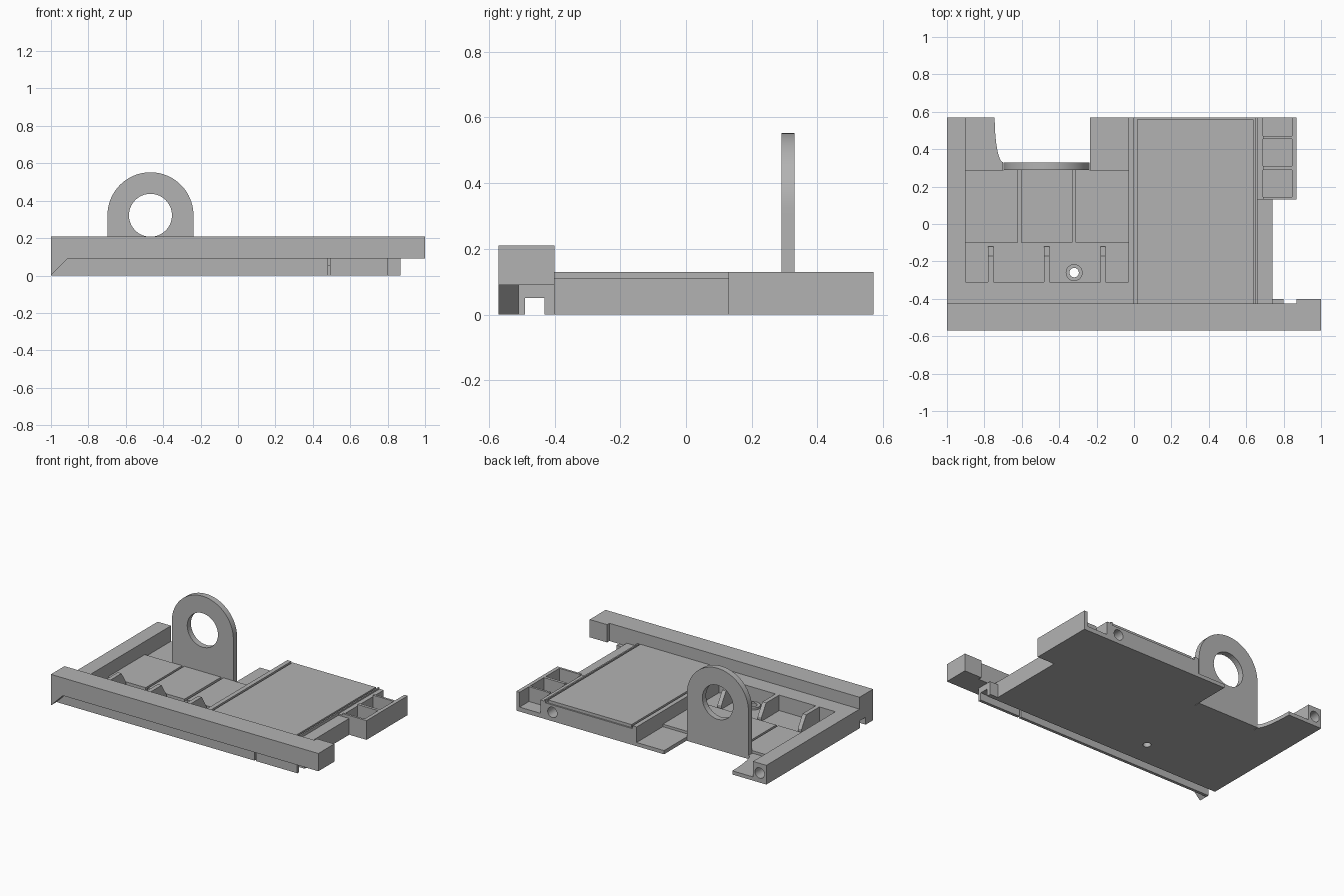
import bpy, math

if "Cube" in bpy.data.objects:
    bpy.data.objects.remove(bpy.data.objects["Cube"])

grey = bpy.data.materials.new("plain_grey")
grey.diffuse_color = (0.45, 0.45, 0.45, 1)
grey.use_nodes = True
grey.node_tree.nodes["Principled BSDF"].inputs["Base Color"].default_value = grey.diffuse_color


def prism(name, pts, lo, hi, axis='z'):
    """Extrude a closed profile along an axis (y: profile is x,z; x: profile is y,z)."""
    place = {'z': lambda p, t: (p[0], p[1], t),
             'y': lambda p, t: (p[0], t, p[1]),
             'x': lambda p, t: (t, p[0], p[1])}[axis]
    n = len(pts)
    verts = [place(p, t) for t in (lo, hi) for p in pts]
    faces = [tuple(range(n))[::-1], tuple(range(n, 2 * n))]
    faces += [(i, (i + 1) % n, (i + 1) % n + n, i + n) for i in range(n)]
    if axis == 'y':
        faces = [f[::-1] for f in faces]
    me = bpy.data.meshes.new(name)
    me.from_pydata(verts, [], faces)
    me.materials.append(grey)
    ob = bpy.data.objects.new(name, me)
    bpy.context.collection.objects.link(ob)
    return ob


def box(name, x0, x1, y0, y1, z0, z1):
    return prism(name, [(x0, y0), (x1, y0), (x1, y1), (x0, y1)], z0, z1)


def circle(cx, cy, r, n=40, a0=0, a1=2 * math.pi, closed=True):
    steps = n if closed else n - 1
    return [(cx + r * math.cos(a0 + (a1 - a0) * i / steps),
             cy + r * math.sin(a0 + (a1 - a0) * i / steps)) for i in range(n)]


def drill(ob, cx, cy, r, lo, hi, axis):
    cutter = prism(ob.name + "_cutter", circle(cx, cy, r), lo, hi, axis)
    cutter.hide_render = True
    cutter.hide_viewport = True
    mod = ob.modifiers.new("hole", 'BOOLEAN')
    mod.operation = 'DIFFERENCE'
    mod.solver = 'EXACT'
    mod.object = cutter


def smooth(ob):
    for p in ob.data.polygons:
        p.use_smooth = True
    bpy.context.view_layer.objects.active = ob
    ob.select_set(True)
    bpy.ops.object.shade_smooth_by_angle(angle=math.radians(30))
    ob.select_set(False)


TOP = 0.13

# Front bar with wider right end and a wedge under the left end
prism("front_bar", [(-1, -0.57), (1, -0.57), (1, -0.4), (0.87, -0.4),
                    (0.87, -0.425), (-1, -0.425)], 0.09, 0.21)
prism("bar_wedge", [(-1, 0), (-0.91, 0.09), (-1, 0.09)], -0.57, -0.51, 'y')

# Lip under the bar, split by a slit, with a groove behind it
box("front_lip_left", -1, 0.48, -0.51, -0.49, 0, 0.09)
box("front_lip_right", 0.492, 0.8, -0.51, -0.49, 0, 0.09)
box("groove_roof", -1, 0.8, -0.49, -0.43, 0.05, 0.09)
box("right_foot", 0.74, 0.8, -0.43, -0.4, 0, 0.09)

# Shelf and left rail
box("front_shelf", -1, -0.03, -0.43, -0.31, 0, TOP)
rail = box("left_rail", -1, -0.9, -0.31, 0.57, 0, TOP)
drill(rail, -0.95, 0.065, 0.035, 0.47, 0.7, 'y')

# Thin floor with the rear cut-out, curved on its left side
curve = [(-0.70 - 0.045 * math.sin(t * math.pi / 2), 0.33 + 0.24 * (1 - math.cos(t * math.pi / 2)))
         for t in [i / 8 for i in range(9)]]
floor = prism("sunken_floor", [(-0.9, -0.31), (-0.03, -0.31), (-0.03, 0.57), (-0.235, 0.57),
                               (-0.235, 0.29), (-0.70, 0.29)] + curve + [(-0.9, 0.57)], 0, 0.025)
drill(floor, -0.32, -0.26, 0.025, -0.1, 0.1, 'z')

# Floor panels
for x0, x1 in ((-0.9, -0.62), (-0.605, -0.33), (-0.312, -0.03)):
    box("floor_panel", x0, x1, -0.10, 0.29, 0.02, 0.042)

# Ribs running out of the shelf, sloping down at the back
for x in (-0.78, -0.48, -0.18):
    prism("shelf_rib", [(-0.31, 0.02), (-0.12, 0.02), (-0.12, 0.05), (-0.17, TOP), (-0.31, TOP)],
          x, x + 0.028, 'x')

# Raised ring around the floor hole
ring = prism("hole_ring", circle(-0.32, -0.26, 0.045), 0.02, 0.04)
drill(ring, -0.32, -0.26, 0.025, -0.1, 0.1, 'z')

# Upright eye plate
cx, cz, r = -0.468, 0.322, 0.23
eye = prism("eye_plate", [(cx - r, 0), (cx + r, 0)] +
            circle(cx, cz, r, 41, 0, math.pi, False), 0.29, 0.33, 'y')
drill(eye, cx, cz, 0.115, 0.2, 0.4, 'y')
smooth(eye)

# Right deck: core, side rail, raised panel and edge strip
core = box("deck_core", -0.03, 0.66, -0.43, 0.57, 0, 0.11)
drill(core, 0.6, 0.06, 0.035, 0.47, 0.7, 'y')
box("deck_rail", -0.03, 0.0, -0.425, 0.57, 0.105, TOP)
box("deck_panel", 0.015, 0.638, -0.425, 0.56, 0.105, TOP)
box("deck_edge", 0.65, 0.66, -0.425, 0.57, 0.105, TOP)
box("side_step", 0.66, 0.74, -0.43, 0.13, 0, 0.11)

# Side tray with three pockets, the last open to the rear
box("tray_inner_wall", 0.66, 0.69, 0.13, 0.57, 0, 0.12)
box("tray_floor", 0.69, 0.845, 0.13, 0.57, 0, 0.03)
box("tray_outer_wall", 0.845, 0.87, 0.13, 0.57, 0, TOP)
for y0, y1 in ((0.13, 0.145), (0.29, 0.31), (0.455, 0.47)):
    box("tray_divider", 0.69, 0.845, y0, y1, 0.0, TOP)
